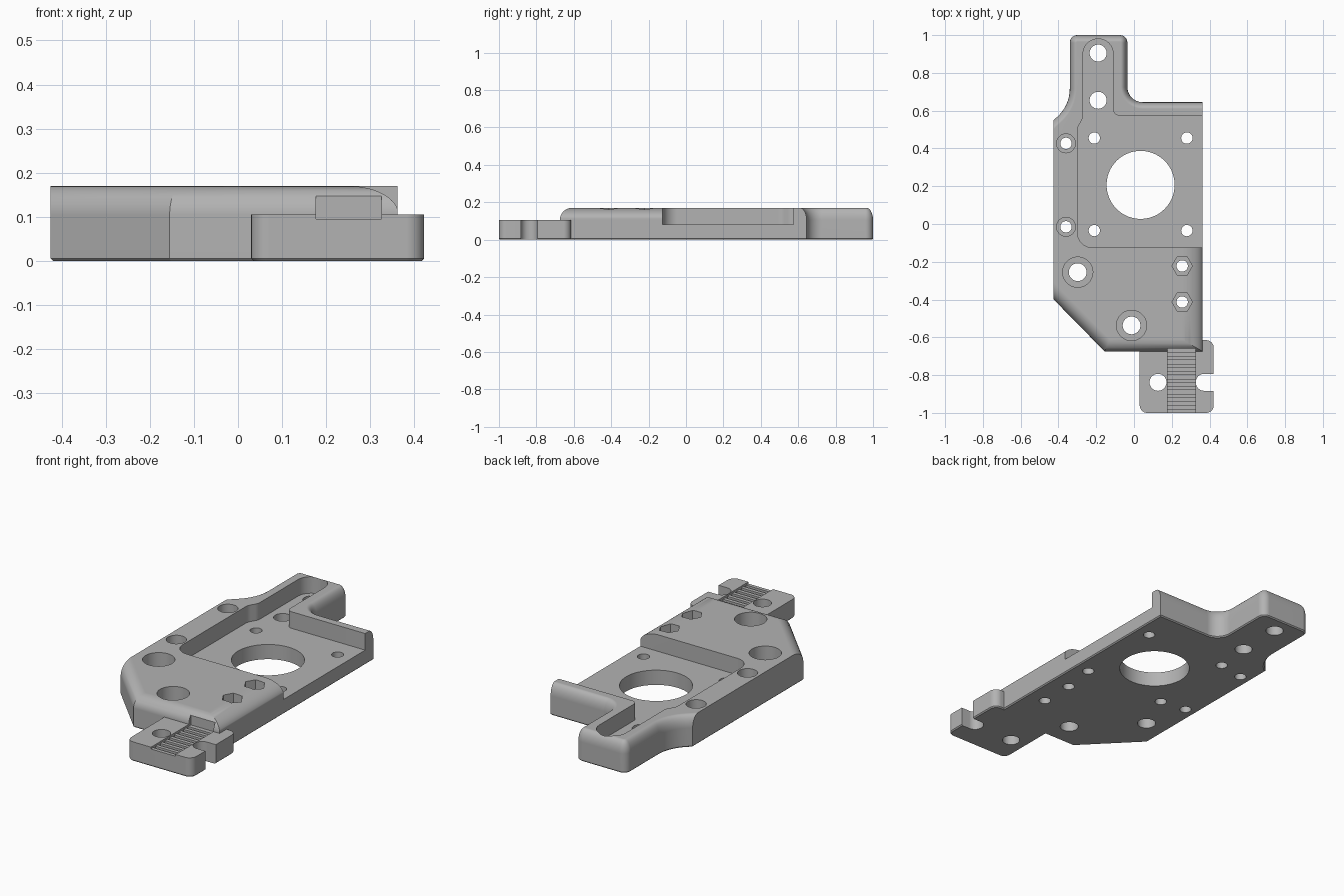
import bpy, bmesh, math
from mathutils import Vector, Matrix

cube = bpy.data.objects.get("Cube")
if cube:
    bpy.data.objects.remove(cube, do_unlink=True)

grey = bpy.data.materials.new("plain_grey")
grey.use_nodes = True
colour = (0.45, 0.45, 0.45, 1)
grey.diffuse_color = colour
grey.node_tree.nodes["Principled BSDF"].inputs["Base Color"].default_value = colour

TOP, SHOULDER, FLOOR, STEP = 0.17, 0.105, 0.08, 0.006
# Axis cycles: profile (y, z) swept along x, and profile (z, x) swept along y
ALONG_X = Matrix(((0, 0, 1, 0), (1, 0, 0, 0), (0, 1, 0, 0), (0, 0, 0, 1)))
ALONG_Y = ALONG_X @ ALONG_X


def rounded(corners, steps=8):
    """Outline from (x, y, corner radius, edge inset); returns points and insets."""
    pts, insets = [], []
    for i, (x, y, r, w) in enumerate(corners):
        p = Vector((x, y))
        if r == 0:
            pts.append(p)
            insets.append(w)
            continue
        a = (Vector(corners[i - 1][:2]) - p).normalized()
        b = (Vector(corners[(i + 1) % len(corners)][:2]) - p).normalized()
        half = a.angle(b) / 2
        centre = p + (a + b).normalized() * r / math.sin(half)
        start = p + a * r / math.tan(half) - centre
        sweep = math.pi - 2 * half
        if a.x * b.y - a.y * b.x > 0:
            sweep = -sweep
        for k in range(steps + 1):
            pts.append(centre + Matrix.Rotation(sweep * k / steps, 2) @ start)
            insets.append(w)
    return pts, insets


def inset(pts, widths):
    """Move each edge of a counter-clockwise outline inward by its own width."""
    out = []
    for i, p in enumerate(pts):
        d1 = (p - pts[i - 1]).normalized()
        d2 = (pts[(i + 1) % len(pts)] - p).normalized()
        n1, n2 = Vector((-d1.y, d1.x)), Vector((-d2.y, d2.x))
        w1, w2 = widths[i - 1], widths[i]
        det = n1.x * n2.y - n1.y * n2.x
        if abs(det) < 1e-4:
            out.append(p + n1 * w1)
        else:
            out.append(p + Vector((w1 * n2.y - w2 * n1.y, n1.x * w2 - n2.x * w1)) / det)
    return out


def loft(name, layers, matrix=None):
    """Solid through a stack of (outline, height) layers."""
    bm = bmesh.new()
    rings = [[bm.verts.new((p[0], p[1], z)) for p in pts] for pts, z in layers]
    bm.faces.new(rings[0][::-1])
    bm.faces.new(rings[-1])
    n = len(rings[0])
    for low, high in zip(rings, rings[1:]):
        for i in range(n):
            j = (i + 1) % n
            bm.faces.new((low[i], low[j], high[j], high[i]))
    if matrix:
        bm.transform(matrix)
    bmesh.ops.remove_doubles(bm, verts=bm.verts, dist=1e-5)
    bmesh.ops.recalc_face_normals(bm, faces=bm.faces)
    mesh = bpy.data.meshes.new(name)
    bm.to_mesh(mesh)
    bm.free()
    mesh.materials.append(grey)
    obj = bpy.data.objects.new(name, mesh)
    bpy.context.collection.objects.link(obj)
    return obj


def activate(obj):
    bpy.ops.object.select_all(action='DESELECT')
    obj.select_set(True)
    bpy.context.view_layer.objects.active = obj


def cut(cutter, *targets):
    """Subtract the cutter from each target, then discard it."""
    for obj in targets:
        activate(obj)
        mod = obj.modifiers.new("cut", 'BOOLEAN')
        mod.operation, mod.solver, mod.object = 'DIFFERENCE', 'EXACT', cutter
        bpy.ops.object.modifier_apply(modifier=mod.name)
    bpy.data.objects.remove(cutter, do_unlink=True)


def bore(obj, x, y, r, bottom=-0.1, sides=40):
    ring = [(x + r * math.cos(math.tau * k / sides), y + r * math.sin(math.tau * k / sides))
            for k in range(sides)]
    cut(loft("bore_cutter", [(ring, bottom), (ring, 0.3)]), obj)


# Main plate: chamfered foot, straight wall, rounded upper rim
pts, widths = rounded([
    (-0.425, -0.40, 0, 0.065), (-0.155, -0.675, 0, 0.065), (0.362, -0.675, 0, 0),
    (0.362, 0.645, 0, 0.035), (-0.035, 0.645, 0.08, 0.035), (-0.035, 1, 0.04, 0.035),
    (-0.34, 1, 0.04, 0.035), (-0.34, 0.63, 0.2, 0.035), (-0.425, 0.55, 0, 0)])
layers = [(inset(pts, [STEP] * len(pts)), 0), (pts, STEP)]
for k in range(9):
    a = math.pi / 2 * k / 8
    layers.append((inset(pts, [w * (1 - math.cos(a)) for w in widths]),
                   SHOULDER + (TOP - SHOULDER) * math.sin(a)))
plate = loft("mounting_plate", layers)

# Broad rounding along the front part of the left edge
arc = [(SHOULDER + 0.065 * math.sin(math.pi * k / 24), 0.252 + 0.112 * math.cos(math.pi * k / 24))
       for k in range(13)]
arc += [(0.25, 0.252), (0.25, 0.45), (SHOULDER, 0.45)]
cut(loft("edge_cutter", [(arc, -0.8), (arc, 0.1)], ALONG_Y), plate)

# Open pocket running into the rear tab
pocket, _ = rounded([
    (-0.30, -0.125, 0.08, 0), (0.5, -0.125, 0, 0), (0.5, 0.575, 0, 0),
    (-0.11, 0.575, 0.03, 0), (-0.11, 0.98, 0.079, 0), (-0.27, 0.98, 0.079, 0),
    (-0.27, 0.56, 0.06, 0), (-0.30, 0.51, 0.06, 0)])
cut(loft("pocket_cutter", [(pocket, FLOOR), (pocket, 0.3)]), plate)

# Central opening and the four screw holes around it
bore(plate, 0.035, 0.207, 0.18, sides=72)
for sx in (-1, 1):
    for sy in (-1, 1):
        bore(plate, 0.035 + 0.245 * sx, 0.21 + 0.245 * sy, 0.03)

# Rear tab holes
for y in (0.905, 0.655):
    bore(plate, -0.19, y, 0.045)

# Counterbored holes: x, y, hole radius, recess radius
for x, y, r, wide in ((-0.36, 0.427, 0.03, 0.05), (-0.36, -0.015, 0.03, 0.05),
                      (-0.298, -0.255, 0.047, 0.08), (-0.013, -0.537, 0.047, 0.08)):
    bore(plate, x, y, wide, bottom=FLOOR)
    bore(plate, x, y, r)

# Hexagonal nut recesses
for y in (-0.222, -0.413):
    bore(plate, 0.255, y, 0.054, bottom=FLOOR, sides=6)
    bore(plate, 0.255, y, 0.03)

# Low front tongue
pts, _ = rounded([(0.03, -1, 0.04, 0), (0.422, -1, 0.04, 0),
                  (0.422, -0.615, 0.04, 0), (0.03, -0.615, 0, 0)])
tongue = loft("clamp_tongue", [(inset(pts, [STEP] * len(pts)), 0), (pts, STEP), (pts, SHOULDER)])
bore(tongue, 0.127, -0.838, 0.045)
slot, _ = rounded([(0.327, -0.883, 0.044, 0), (0.5, -0.883, 0, 0),
                   (0.5, -0.793, 0, 0), (0.327, -0.793, 0.044, 0)])
cut(loft("slot_cutter", [(slot, -0.1), (slot, 0.3)]), tongue)

# Toothed channel across the tongue, notched into the plate
ridge, groove, pitch = 0.095, 0.077, 0.04
teeth = [(-1.1, ridge)]
for k in range(8):
    y = -0.98 + k * pitch
    teeth += [(y, ridge), (y, groove), (y + pitch / 2, groove), (y + pitch / 2, ridge)]
teeth += [(-0.657, ridge), (-0.657, 0.148), (-1.1, 0.148)]
cut(loft("channel_cutter", [(teeth, 0.177), (teeth, 0.325)], ALONG_X), plate, tongue)

# Smooth curves, crisp edges
for obj in (plate, tongue):
    activate(obj)
    bpy.ops.object.shade_smooth_by_angle(angle=math.radians(30))
    mod = obj.modifiers.new("clean_shading", 'WEIGHTED_NORMAL')
    mod.keep_sharp = True
